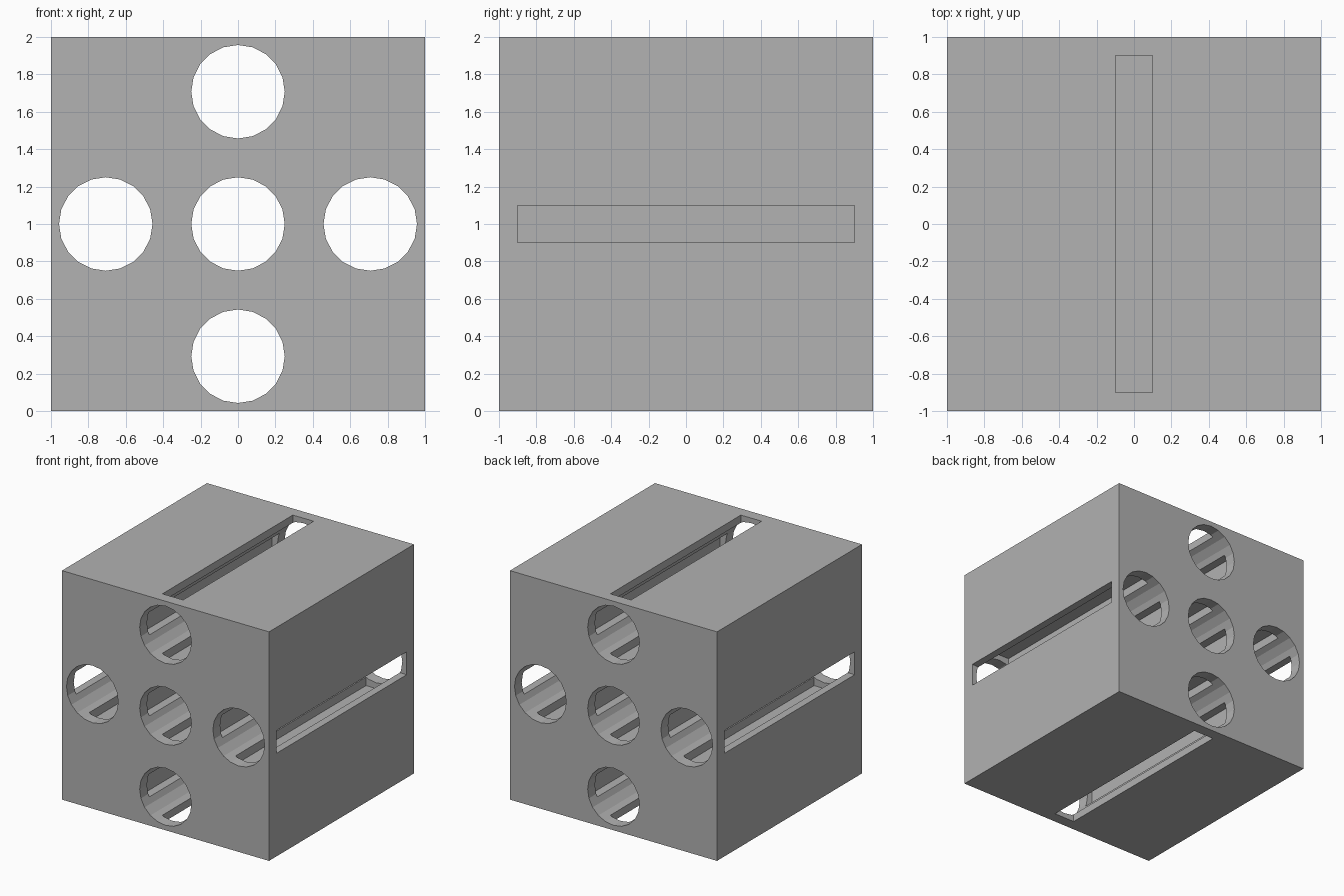
import bpy, bmesh, math
from mathutils import Vector

if "Cube" in bpy.data.objects:
    bpy.data.objects.remove(bpy.data.objects["Cube"], do_unlink=True)

SIZE = 2.0
OFFSET = math.sqrt(0.5)            # spacing of the outer holes from the centre
HOLE_RADIUS, HOLE_SIDES = 0.25, 20
SLOT_REACH, SLOT_HALF, SLOT_LENGTH = 0.3, 0.1, 1.8

grey = bpy.data.materials.new("plain_grey")
grey.use_nodes = True
colour = (0.445, 0.445, 0.445, 1.0)
grey.diffuse_color = colour
grey.node_tree.nodes["Principled BSDF"].inputs["Base Color"].default_value = colour


def prism(name, profile, length, centre):
    """Extrude an x-z profile along y, centred on the given point."""
    bm = bmesh.new()
    verts = [bm.verts.new((x, -length / 2, z)) for x, z in profile]
    face = bm.faces.new(verts)
    moved = bmesh.ops.extrude_face_region(bm, geom=[face])["geom"]
    bmesh.ops.translate(bm, vec=(0, length, 0),
                        verts=[v for v in moved if isinstance(v, bmesh.types.BMVert)])
    bmesh.ops.recalc_face_normals(bm, faces=bm.faces)
    mesh = bpy.data.meshes.new(name)
    bm.to_mesh(mesh)
    bm.free()
    mesh.materials.append(grey)
    obj = bpy.data.objects.new(name, mesh)
    obj.location = centre
    bpy.context.scene.collection.objects.link(obj)
    return obj


# Profiles: square block, round hole, plus-shaped slot
h = SIZE / 2
square = [(-h, -h), (h, -h), (h, h), (-h, h)]
circle = [(HOLE_RADIUS * math.sin(i * math.tau / HOLE_SIDES),
           HOLE_RADIUS * math.cos(i * math.tau / HOLE_SIDES)) for i in range(HOLE_SIDES)]
r, s = SLOT_REACH, SLOT_HALF
cross = []
for turn in range(4):
    for x, z in ((r, -s), (r, s), (s, s)):
        for _ in range(turn):
            x, z = -z, x
        cross.append((x, z))

block = prism("drilled_block", square, SIZE, (0, 0, h))

# Five holes, each with a closed-ended cross slot along it
cutters = []
for dx, dz in ((0, 0), (1, 0), (-1, 0), (0, 1), (0, -1)):
    centre = Vector((dx * OFFSET, 0, h + dz * OFFSET))
    cutters.append(prism("hole_cutter", circle, SIZE * 1.1, centre))
    cutters.append(prism("slot_cutter", cross, SLOT_LENGTH, centre))

for cutter in cutters:
    cutter.hide_render = True
    mod = block.modifiers.new(cutter.name, 'BOOLEAN')
    mod.operation = 'DIFFERENCE'
    mod.solver = 'EXACT'
    mod.object = cutter

# Bake the cuts and drop the cutters
bpy.context.view_layer.update()
graph = bpy.context.evaluated_depsgraph_get()
result = bpy.data.meshes.new_from_object(block.evaluated_get(graph))
block.modifiers.clear()
block.data = result
result.materials.clear()
result.materials.append(grey)
for poly in result.polygons:
    poly.material_index = 0
    poly.use_smooth = False
for cutter in cutters:
    bpy.data.objects.remove(cutter, do_unlink=True)
